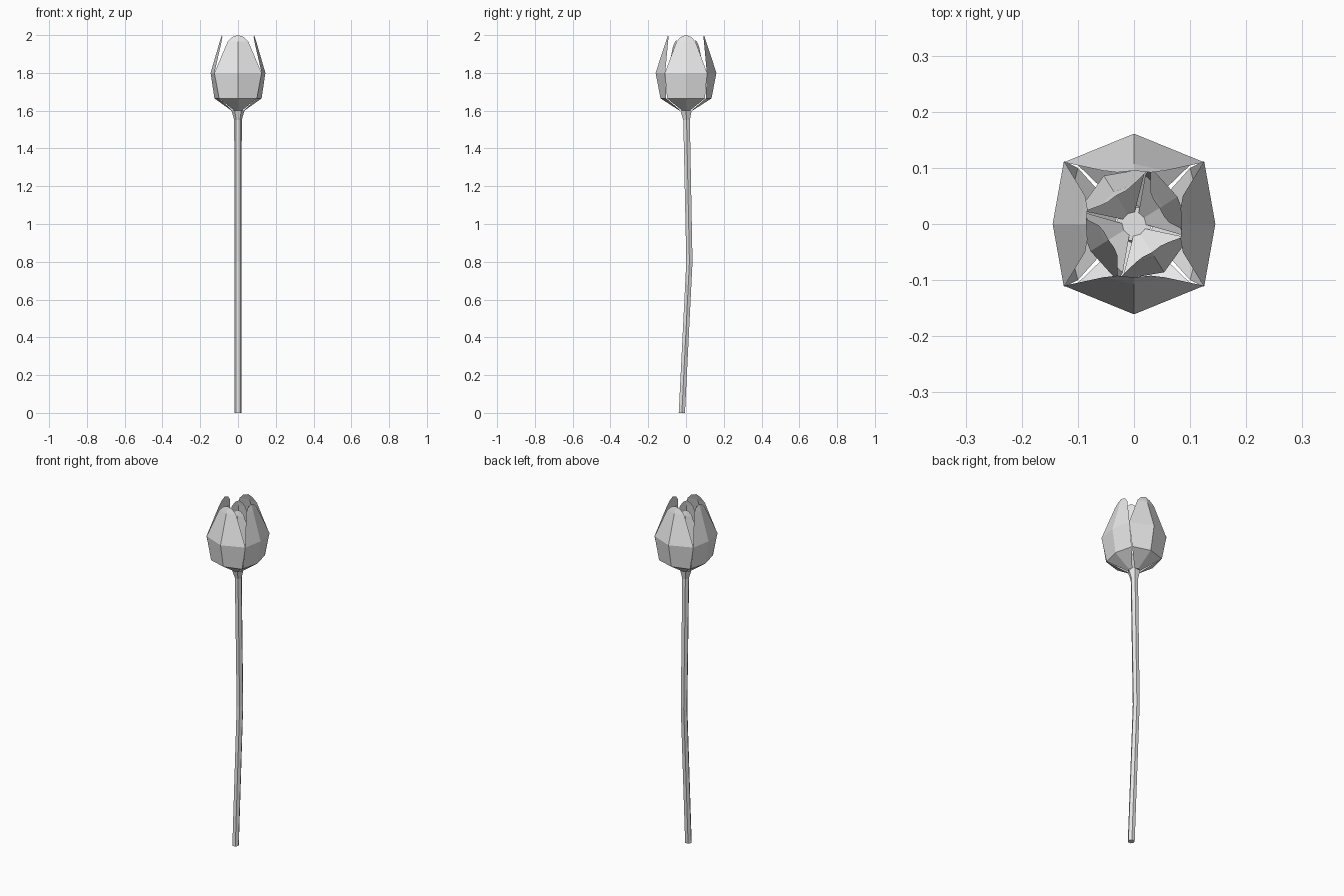
import bpy, math

if "Cube" in bpy.data.objects:
    bpy.data.objects.remove(bpy.data.objects["Cube"])

grey = bpy.data.materials.new("light_grey")
grey.diffuse_color = (0.8, 0.8, 0.8, 1)
grey.use_nodes = True
grey.node_tree.nodes["Principled BSDF"].inputs["Base Color"].default_value = grey.diffuse_color


def make(name, verts, faces):
    me = bpy.data.meshes.new(name)
    me.from_pydata(verts, [], faces)
    me.materials.append(grey)
    ob = bpy.data.objects.new(name, me)
    bpy.context.collection.objects.link(ob)
    return ob


# Bent six-sided stem that flares under the flower: (y, z, radius)
path = [(-0.022, 0, 0.019), (0.018, 0.8, 0.019), (0.003, 1.55, 0.02), (0, 1.60, 0.034)]
N = 6
verts = [(r * math.cos(i * math.tau / N), y + r * math.sin(i * math.tau / N), z)
         for y, z, r in path for i in range(N)]
faces = [(k * N + i, k * N + (i + 1) % N, (k + 1) * N + (i + 1) % N, (k + 1) * N + i)
         for k in range(len(path) - 1) for i in range(N)]
faces += [tuple(reversed(range(N))), tuple(range(len(verts) - N, len(verts)))]
make("stem", verts, faces)

# Petal rows: (half width, edge distance, middle distance, edge height, middle height)
BROAD = [(0.02, 0.028, 0.034, 1.60, 1.60), (0.10, 0.105, 0.135, 1.665, 1.665),
         (0.125, 0.11, 0.161, 1.80, 1.80), (0.055, 0.095, 0.107, 1.965, 1.965),
         (0.03, 0.092, 0.095, 1.99, 2.0)]
NARROW = [(0.02, 0.028, 0.034, 1.60, 1.60), (0.10, 0.10, 0.125, 1.665, 1.665),
          (0.112, 0.125, 0.145, 1.80, 1.80), (0.05, 0.087, 0.097, 1.965, 1.965),
          (0.028, 0.083, 0.085, 1.99, 2.0)]


def petal(name, rows, angle, scale=1.0, height=1.0):
    c, s = math.cos(math.radians(angle)) * scale, math.sin(math.radians(angle)) * scale
    verts = []
    for w, e, m, ze, zm in rows:
        for x, y, z in ((-w, -e, ze), (0, -m, zm), (w, -e, ze)):
            verts.append((c * x - s * y, s * x + c * y, 1.6 + (z - 1.6) * height))
    faces = [(k * 3 + i, k * 3 + i + 1, k * 3 + i + 4, k * 3 + i + 3)
             for k in range(len(rows) - 1) for i in range(2)]
    make(name, verts, faces)


# Four outer petals and a smaller twisted set of four inside
for i, side in enumerate(("front", "right", "back", "left")):
    rows = NARROW if i % 2 else BROAD
    petal("outer_petal_" + side, rows, 90 * i)
    petal("inner_petal_" + side, rows, 90 * i + 32, 0.63, 0.93)
